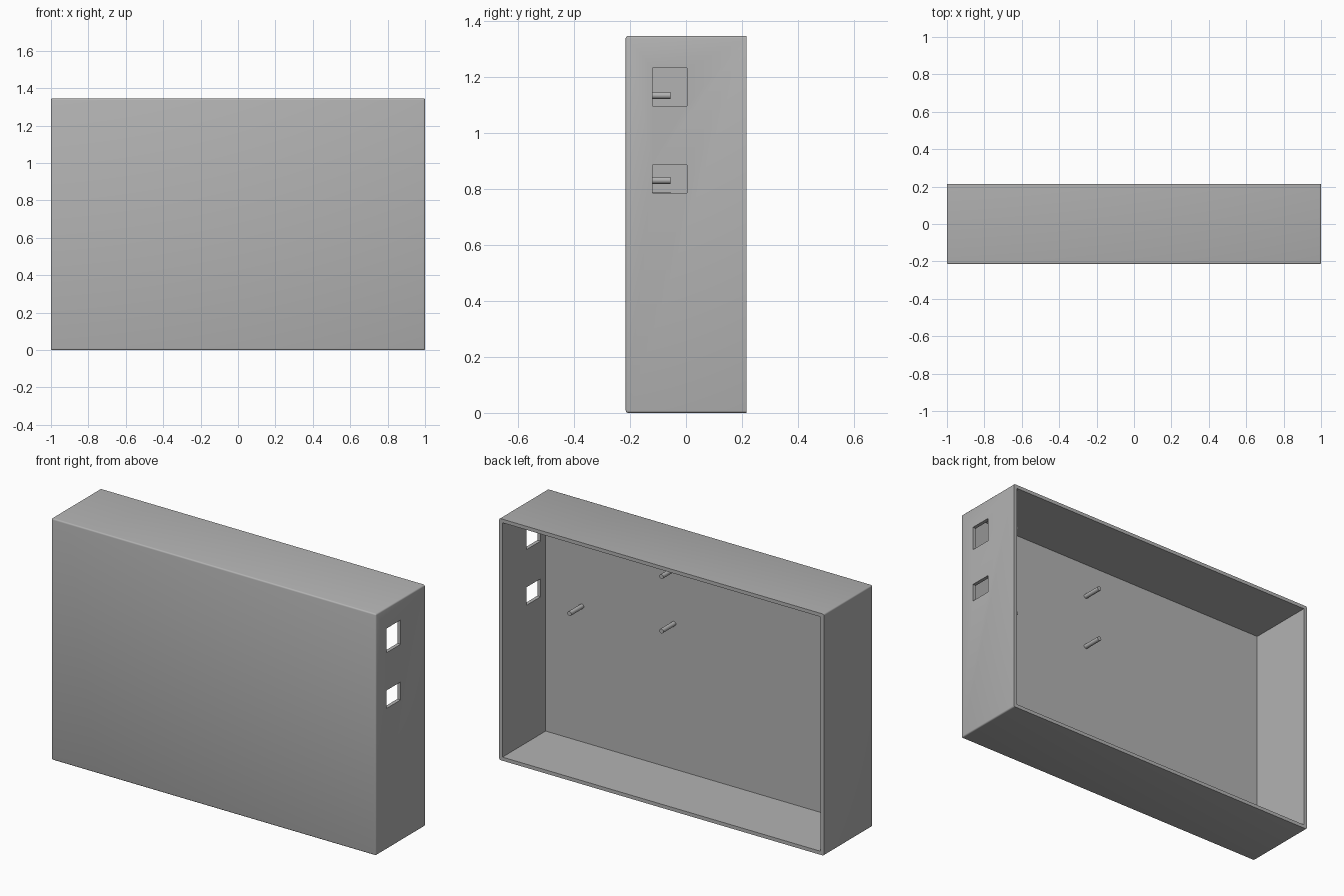
import bpy
import bmesh
from mathutils import Matrix, Vector

default = bpy.data.objects.get("Cube")
if default:
    bpy.data.objects.remove(default, do_unlink=True)

WIDTH, DEPTH, HEIGHT = 2.0, 0.43, 1.345
WALL, PANEL = 0.02, 0.05
FRONT, BACK = -DEPTH / 2, DEPTH / 2

grey = bpy.data.materials.new("plain grey")
grey.use_nodes = True
grey.diffuse_color = (0.45, 0.45, 0.45, 1)
grey.node_tree.nodes["Principled BSDF"].inputs["Base Color"].default_value = grey.diffuse_color


def add_object(name, bm):
    mesh = bpy.data.meshes.new(name)
    bm.to_mesh(mesh)
    bm.free()
    mesh.materials.append(grey)
    obj = bpy.data.objects.new(name, mesh)
    bpy.context.collection.objects.link(obj)
    return obj


def box(low, high):
    low, high = Vector(low), Vector(high)
    bm = bmesh.new()
    bmesh.ops.create_cube(bm, size=1, matrix=Matrix.Translation((low + high) / 2)
                          @ Matrix.Diagonal((high - low).to_4d()))
    return bm


def cut(target, name, low, high):
    cutter = add_object(name, box(low, high))
    cutter.hide_render = True
    cutter.hide_set(True)
    mod = target.modifiers.new(name, 'BOOLEAN')
    mod.operation = 'DIFFERENCE'
    mod.solver = 'EXACT'
    mod.object = cutter
    # Apply the cut and discard the helper
    graph = bpy.context.evaluated_depsgraph_get()
    mesh = bpy.data.meshes.new_from_object(target.evaluated_get(graph))
    target.modifiers.clear()
    target.data = mesh
    bpy.data.objects.remove(cutter, do_unlink=True)


# Housing: softened outer edges, sharp open rim at the back
bm = box((-WIDTH / 2, FRONT, 0), (WIDTH / 2, BACK, HEIGHT))
soft = [e for e in bm.edges if min(v.co.y for v in e.verts) < 0]
bmesh.ops.bevel(bm, geom=soft, offset=0.008, segments=3, profile=0.5, affect='EDGES')
housing = add_object("housing", bm)

# Hollow inside, open at the back
cut(housing, "cavity", (-WIDTH / 2 + WALL, FRONT + PANEL, WALL),
    (WIDTH / 2 - WALL, BACK + 0.1, HEIGHT - WALL))

# Two ports through the left wall
for name, bottom, top in (("lower_port", 0.785, 0.885), ("upper_port", 1.095, 1.23)):
    cut(housing, name, (0.9, -0.12, bottom), (1.1, 0.003, top))

# Mounting pegs on the inside of the front panel
PEG_TIP, PEG_ROOT, PEG_RADIUS = -0.055, FRONT + PANEL - 0.01, 0.0125
pegs = {"outer_lower_peg": (0.757, 0.775), "outer_upper_peg": (0.757, 1.29),
        "inner_lower_peg": (0.19, 0.83), "inner_upper_peg": (0.19, 1.133)}
for name, (x, z) in pegs.items():
    bm = bmesh.new()
    place = Matrix.Translation((x, (PEG_TIP + PEG_ROOT) / 2, z)) @ Matrix.Rotation(1.5708, 4, 'X')
    bmesh.ops.create_cone(bm, cap_ends=True, segments=24, radius1=PEG_RADIUS,
                          radius2=PEG_RADIUS, depth=PEG_TIP - PEG_ROOT, matrix=place)
    add_object(name, bm)

# Smooth the rounded edges and pegs, keep corners crisp
bpy.ops.object.select_all(action='DESELECT')
for obj in [housing] + [bpy.data.objects[n] for n in pegs]:
    obj.select_set(True)
    bpy.context.view_layer.objects.active = obj
bpy.ops.object.shade_smooth_by_angle(angle=0.6)
